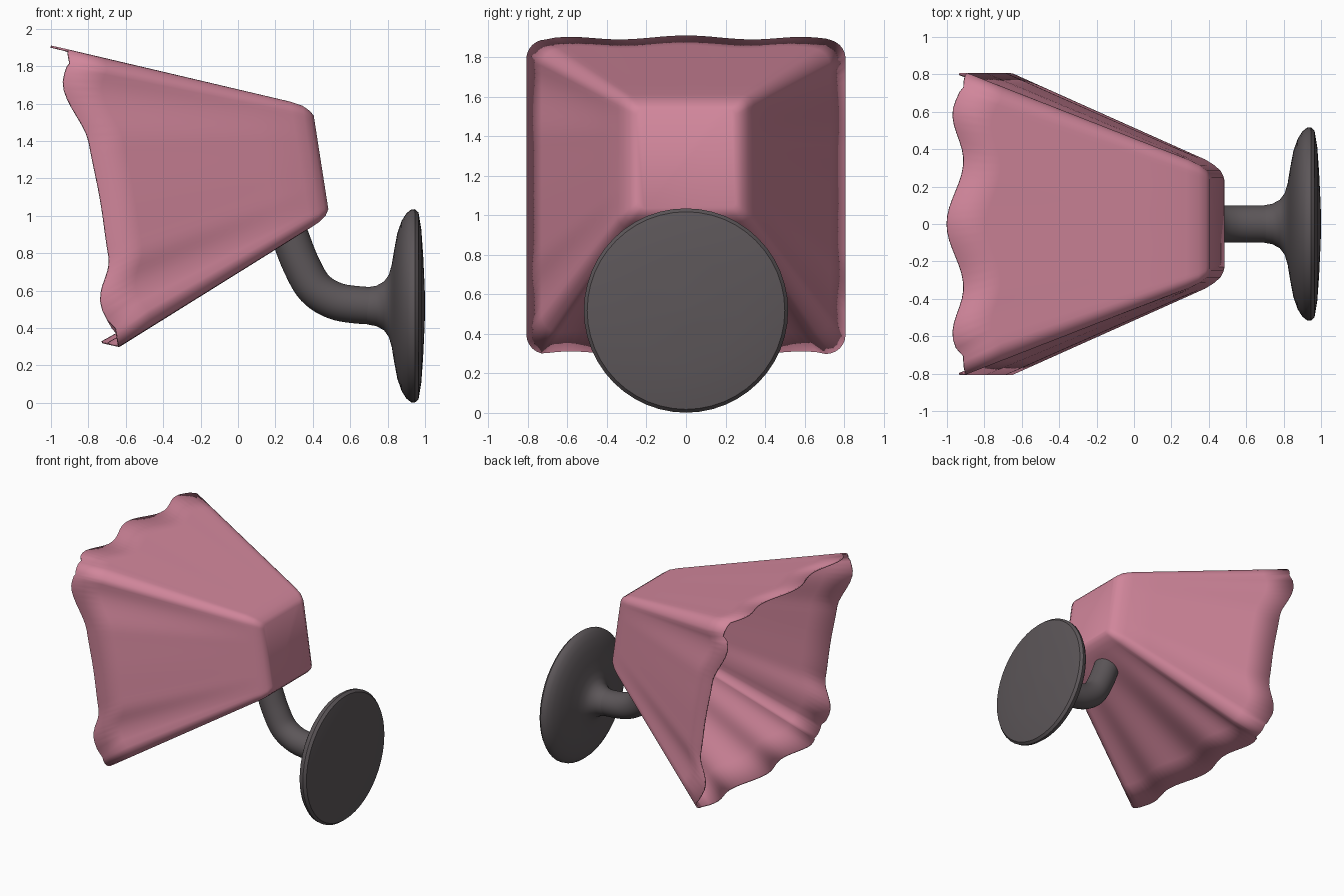
import bpy, bmesh, math
from mathutils import Vector

if "Cube" in bpy.data.objects:
    bpy.data.objects.remove(bpy.data.objects["Cube"])


def material(name, rgb):
    m = bpy.data.materials.new(name)
    m.diffuse_color = (*rgb, 1)
    m.use_nodes = True
    m.node_tree.nodes["Principled BSDF"].inputs["Base Color"].default_value = m.diffuse_color
    return m


pink = material("dusty pink", (0.64, 0.24, 0.33))
grey = material("warm dark grey", (0.108, 0.094, 0.1))


def loft(name, rings, mat, cap_start=True, cap_end=True, angle=35):
    """Skin a list of equal-length closed rings."""
    bm = bmesh.new()
    vs = [[bm.verts.new(p) for p in r] for r in rings]
    n = len(vs[0])
    for a, b in zip(vs, vs[1:]):
        for i in range(n):
            j = (i + 1) % n
            bm.faces.new((a[i], a[j], b[j], b[i]))
    if cap_start:
        bm.faces.new(vs[0])
    if cap_end:
        bm.faces.new(vs[-1])
    bmesh.ops.recalc_face_normals(bm, faces=bm.faces)
    me = bpy.data.meshes.new(name)
    bm.to_mesh(me)
    bm.free()
    me.materials.append(mat)
    ob = bpy.data.objects.new(name, me)
    bpy.context.collection.objects.link(ob)
    bpy.ops.object.select_all(action='DESELECT')
    ob.select_set(True)
    bpy.context.view_layer.objects.active = ob
    bpy.ops.object.shade_smooth_by_angle(angle=math.radians(angle))
    return ob


def ease(keys, s):
    """Cosine interpolation through (position, value) keys."""
    s = abs(s)
    for (a, va), (b, vb) in zip(keys, keys[1:]):
        if s <= b:
            k = 0.5 - 0.5 * math.cos(math.pi * (s - a) / (b - a))
            return va + (vb - va) * k
    return keys[-1][1]


# Scallop depth along the rim, by distance from the middle of each side
WAVE_TB = [(0, .092), (.42, 0), (.73, .06), (.97, 0), (1.01, 0)]
WAVE_SIDE = [(0, -.04), (.38, -.032), (.73, .06), (.97, 0), (1.01, 0)]
PULL = Vector((-0.975, 0, 0.22))


def shade_ring(bottom, top, hy, r, wave):
    lo, hi = Vector((bottom[0], 0, bottom[1])), Vector((top[0], 0, top[1]))
    c, up = (lo + hi) / 2, (hi - lo).normalized()
    hz = (hi - lo).length / 2
    pts = []
    N, C = 32, 6
    for side in range(4):
        horiz = side % 2 == 1                 # top and bottom sides
        ha, hb = (hy, hz) if horiz else (hz, hy)
        for i in range(N):                    # straight run
            t = -1 + 2 * i / N
            a = t * (ha - r)
            w = ease(WAVE_TB if horiz else WAVE_SIDE, a / ha)
            pts.append((side, a, hb, w))
        for i in range(C):                    # rounded corner
            q = math.pi / 2 * i / C
            pts.append((side, ha - r + r * math.sin(q), hb - r + r * math.cos(q), 0))
    out = []
    for side, a, b, w in pts:
        y, z = [(b, a), (-a, b), (-b, -a), (a, -b)][side]
        out.append(c + up * z + Vector((0, y, 0)) + PULL * w * wave)
    return out


# Flared square shade with a scalloped open rim
neck = ((0.39, 0.937), (0.28, 1.61), 0.345, 0.055)
rim = ((-0.635, 0.298), (-0.91, 1.89), 0.808, 0.10)
mix = lambda a, b, t: a + (b - a) * t
rings = [shade_ring((0.483, 1.035), (0.405, 1.535), 0.25, 0.025, 0),
         shade_ring((0.468, 1.0), (0.385, 1.56), 0.285, 0.035, 0),
         shade_ring((0.435, 0.967), (0.345, 1.588), 0.315, 0.045, 0)]
for k in range(7):
    t = k / 6
    rings.append(shade_ring([mix(a, b, t) for a, b in zip(neck[0], rim[0])],
                            [mix(a, b, t) for a, b in zip(neck[1], rim[1])],
                            mix(neck[2], rim[2], t), mix(neck[3], rim[3], t), t))
shade = loft("lamp_shade", rings, pink, cap_end=False, angle=40)
solid = shade.modifiers.new("wall", 'SOLIDIFY')
solid.thickness = 0.012
solid.offset = -1


def circle(c, tangent, r, n=40):
    side = Vector((0, 1, 0))
    other = tangent.normalized().cross(side)
    return [c + (side * math.cos(q) + other * math.sin(q)) * r
            for q in (2 * math.pi * i / n for i in range(n))]


# Bent arm: smooth spline through a few points
path = [Vector((x, 0, z)) for x, z in
        ((0.277, 0.893), (0.335, 0.745), (0.41, 0.615), (0.52, 0.545), (0.66, 0.522), (0.8, 0.52))]
ext = [2 * path[0] - path[1]] + path + [2 * path[-1] - path[-2]]
centres = []
for i in range(1, len(ext) - 2):
    p0, p1, p2, p3 = ext[i - 1:i + 3]
    for k in range(6):
        t = k / 6
        centres.append(0.5 * (2 * p1 + (p2 - p0) * t + (2 * p0 - 5 * p1 + 4 * p2 - p3) * t * t
                              + (3 * p1 - p0 - 3 * p2 + p3) * t ** 3))
centres.append(path[-1])
last = len(centres) - 1
loft("arm", [circle(p, centres[min(i + 1, last)] - centres[max(i - 1, 0)], 0.1)
             for i, p in enumerate(centres)], grey)

# Round wall plate with a flared collar, turned about the x axis
profile = ((0.69, 0.099), (0.74, 0.108), (0.78, 0.13), (0.806, 0.165), (0.822, 0.22), (0.835, 0.3),
           (0.852, 0.39), (0.875, 0.455), (0.9, 0.495), (0.925, 0.515), (0.945, 0.517),
           (0.965, 0.5), (0.98, 0.41), (0.99, 0.27), (0.998, 0.1), (1.0, 0.02))
loft("wall_plate", [circle(Vector((x, 0, 0.518)), Vector((1, 0, 0)), r, 48) for x, r in profile], grey)
